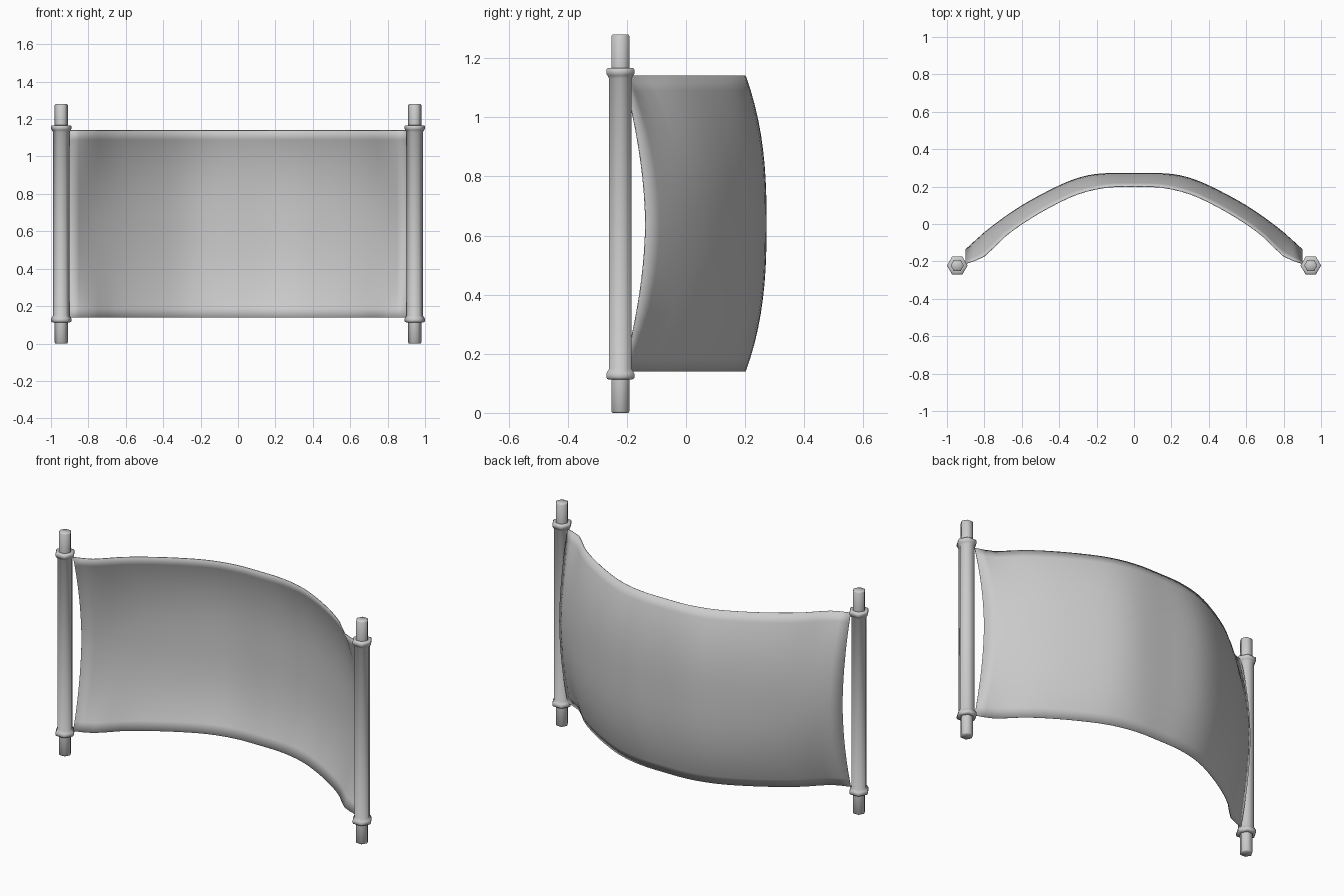
import bpy, bmesh, math

cube = bpy.data.objects.get("Cube")
if cube:
    bpy.data.objects.remove(cube, do_unlink=True)

grey = bpy.data.materials.new("plain_grey")
grey.use_nodes = True
COLOUR = (0.6, 0.6, 0.6, 1)
grey.diffuse_color = COLOUR
grey.node_tree.nodes["Principled BSDF"].inputs["Base Color"].default_value = COLOUR


def finish(name, bm, angle):
    bmesh.ops.recalc_face_normals(bm, faces=bm.faces)
    mesh = bpy.data.meshes.new(name)
    bm.to_mesh(mesh)
    bm.free()
    mesh.materials.append(grey)
    ob = bpy.data.objects.new(name, mesh)
    bpy.context.collection.objects.link(ob)
    bpy.ops.object.select_all(action='DESELECT')
    ob.select_set(True)
    bpy.context.view_layer.objects.active = ob
    bpy.ops.object.shade_smooth_by_angle(angle=math.radians(angle))
    return ob


def lathe(name, profile, x, y, sides=6):
    """Capped turned shape from (radius, z) pairs."""
    bm = bmesh.new()
    rings = [[bm.verts.new((x + r * math.cos(math.tau * i / sides),
                            y + r * math.sin(math.tau * i / sides), z))
              for i in range(sides)] for r, z in profile]
    for a, b in zip(rings, rings[1:]):
        for i in range(sides):
            j = (i + 1) % sides
            bm.faces.new((a[i], a[j], b[j], b[i]))
    bm.faces.new(rings[0][::-1])
    bm.faces.new(rings[-1])
    return finish(name, bm, 65)


def smooth_lookup(points, x):
    """Cubic interpolation through (x, y) points, mirrored at x = 0."""
    pts = [(-points[1][0], points[1][1])] + points
    for i in range(1, len(pts) - 1):
        if x <= pts[i + 1][0] + 1e-6:
            break
    (x0, y0), (x1, y1) = pts[i], pts[i + 1]
    h = x1 - x0

    def slope(k):
        a, b = pts[max(k - 1, 0)], pts[min(k + 1, len(pts) - 1)]
        return (b[1] - a[1]) / (b[0] - a[0])
    t = (x - x0) / h
    return ((2*t**3 - 3*t**2 + 1) * y0 + (t**3 - 2*t**2 + t) * h * slope(i)
            + (3*t**2 - 2*t**3) * y1 + (t**3 - t**2) * h * slope(i + 1))


# Poles with rounded collars and narrower tips
POLE_X, POLE_Y, MID_Z = 0.945, -0.222, 0.64
half = [(0.044, 0.49), (0.051, 0.502), (0.055, 0.508), (0.055, 0.52),
        (0.051, 0.526), (0.035, 0.527), (0.035, 0.635), (0.031, 0.64)]
profile = [(r, MID_Z - z) for r, z in reversed(half)] + [(r, MID_Z + z) for r, z in half]
for side, sx in (("left", 1), ("right", -1)):
    lathe(side + "_pole", profile, sx * POLE_X, POLE_Y)

# Cloth: bowed back between the poles, bulging at mid height
edge_curve = [(0, 0.2), (0.15, 0.195), (0.3, 0.16), (0.45, 0.09), (0.6, 0.0),
              (0.7, -0.075), (0.8, -0.172), (0.9, -0.212)]
middle_curve = [(0, 0.27), (0.2, 0.266), (0.32, 0.238), (0.46, 0.175), (0.62, 0.085),
                (0.78, -0.03), (0.9, -0.137)]
NX, NZ, HALF_W, HALF_H = 36, 20, 0.9, 0.5
bm = bmesh.new()
grid = []
for i in range(NX + 1):
    x = HALF_W * (2 * i / NX - 1)
    edge, middle = (smooth_lookup(c, abs(x)) for c in (edge_curve, middle_curve))
    power = 2.6 - 0.8 * (abs(x) / HALF_W) ** 3
    column = []
    for k in range(NZ + 1):
        t = 2 * k / NZ - 1
        y = middle + (edge - middle) * abs(t) ** power
        column.append(bm.verts.new((x, y, MID_Z + HALF_H * t)))
    grid.append(column)
for a, b in zip(grid, grid[1:]):
    for k in range(NZ):
        bm.faces.new((a[k], b[k], b[k + 1], a[k + 1]))
cloth = finish("cloth_banner", bm, 60)
thickness = cloth.modifiers.new("thickness", 'SOLIDIFY')
thickness.thickness = 0.004
thickness.offset = 0
